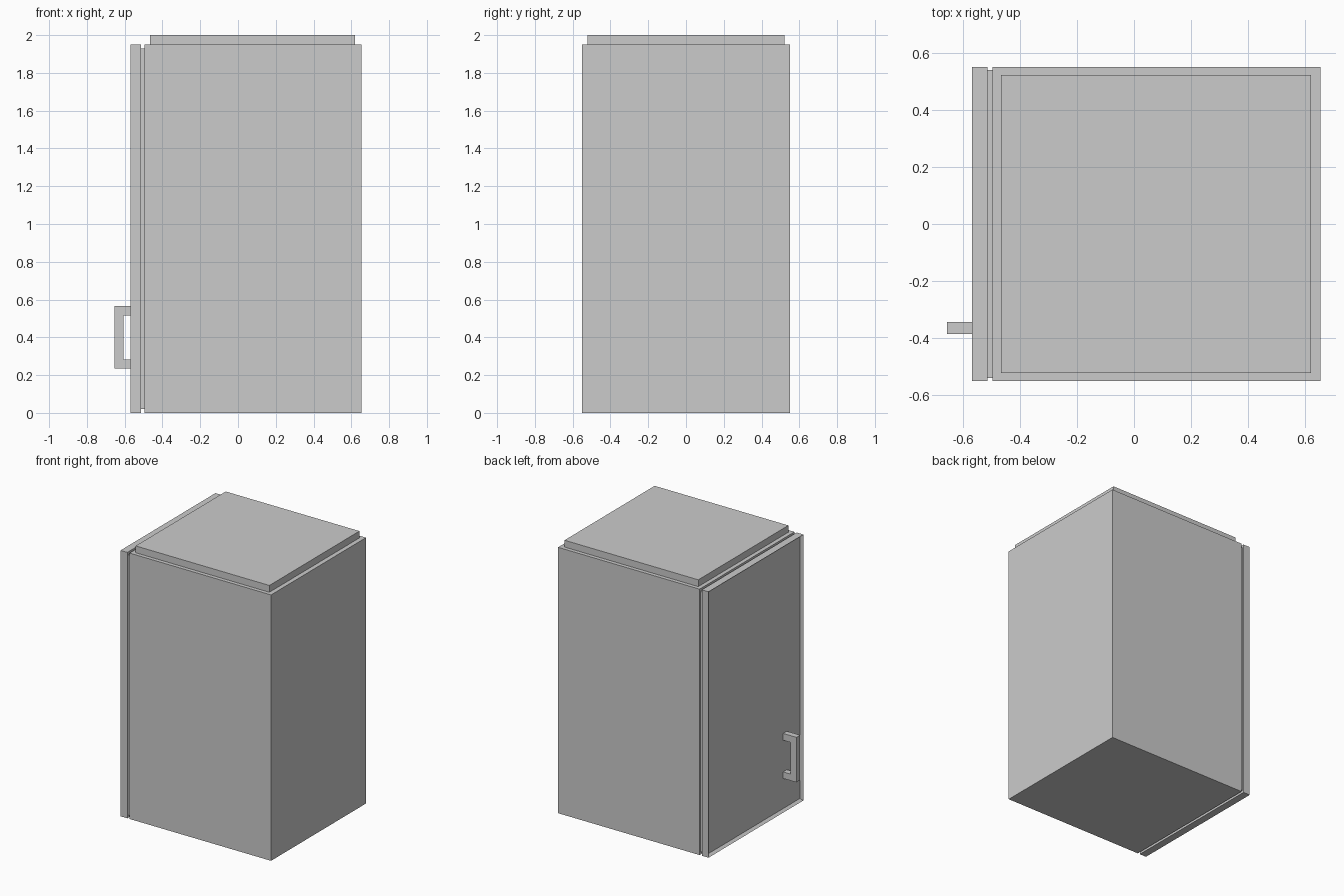
import bpy, bmesh

if "Cube" in bpy.data.objects:
    bpy.data.objects.remove(bpy.data.objects["Cube"])


def finish(name, bm):
    bmesh.ops.recalc_face_normals(bm, faces=bm.faces[:])
    mesh = bpy.data.meshes.new(name)
    bm.to_mesh(mesh)
    bm.free()
    obj = bpy.data.objects.new(name, mesh)
    bpy.context.collection.objects.link(obj)
    return obj


def box_bm(x, y, z):
    bm = bmesh.new()
    bmesh.ops.create_cube(bm, size=1)
    for v in bm.verts:
        for i, (lo, hi) in enumerate((x, y, z)):
            v.co[i] = hi if v.co[i] > 0 else lo
    return bm


# Cabinet body and raised top panel
finish("cabinet_body", box_bm((-0.495, 0.653), (-0.55, 0.55), (0, 1.95)))
finish("top_panel", box_bm((-0.465, 0.62), (-0.522, 0.522), (1.95, 2.0)))

# Recessed seal between body and door
finish("door_seal", box_bm((-0.513, -0.495), (-0.54, 0.54), (0.02, 1.93)))

# Door with a shallow panel recess on its outer face
bm = box_bm((-0.568, -0.513), (-0.55, 0.55), (0, 1.95))
outer = min(bm.faces, key=lambda f: f.calc_center_median().x)
bmesh.ops.inset_region(bm, faces=[outer], thickness=0.02)
bmesh.ops.translate(bm, verts=outer.verts[:], vec=(0.02, 0, 0))
finish("door", bm)

# C-shaped handle, extruded across its width
profile = [(-0.545, 0.235), (-0.655, 0.235), (-0.655, 0.565), (-0.545, 0.565),
           (-0.545, 0.515), (-0.606, 0.515), (-0.606, 0.283), (-0.545, 0.283)]
bm = bmesh.new()
face = bm.faces.new([bm.verts.new((x, -0.386, z)) for x, z in profile])
ext = bmesh.ops.extrude_face_region(bm, geom=[face])
moved = [g for g in ext["geom"] if isinstance(g, bmesh.types.BMVert)]
bmesh.ops.translate(bm, verts=moved, vec=(0, 0.043, 0))
finish("door_handle", bm)
